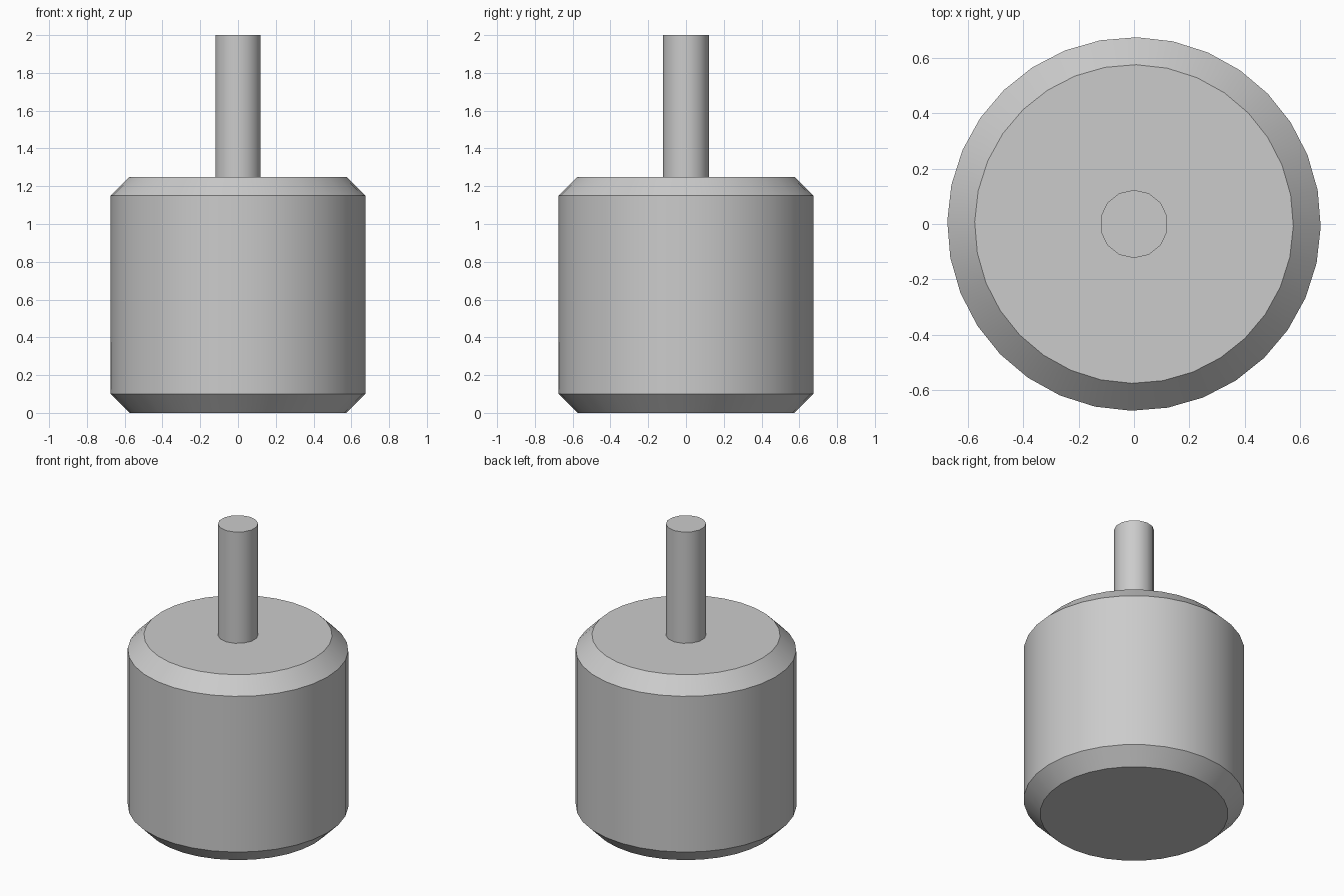
import bpy
from math import cos, sin, pi, radians

cube = bpy.data.objects.get("Cube")
if cube:
    bpy.data.objects.remove(cube, do_unlink=True)

GREY = (0.6, 0.6, 0.6, 1)
grey = bpy.data.materials.new("grey metal")
grey.use_nodes = True
grey.diffuse_color = GREY
grey.node_tree.nodes["Principled BSDF"].inputs["Base Color"].default_value = GREY


def lathe(name, profile, sides, start):
    """Turn a (radius, height) profile into a closed solid around z."""
    verts = [(r * cos(start + 2 * pi * i / sides), r * sin(start + 2 * pi * i / sides), z)
             for r, z in profile for i in range(sides)]
    faces = [tuple(reversed(range(sides))),
             tuple(range(len(verts) - sides, len(verts)))]
    for ring in range(len(profile) - 1):
        a = ring * sides
        for i in range(sides):
            j = (i + 1) % sides
            faces.append((a + i, a + j, a + sides + j, a + sides + i))
    mesh = bpy.data.meshes.new(name)
    mesh.from_pydata(verts, [], faces)
    mesh.materials.append(grey)
    obj = bpy.data.objects.new(name, mesh)
    bpy.context.collection.objects.link(obj)
    bpy.ops.object.select_all(action='DESELECT')
    obj.select_set(True)
    bpy.context.view_layer.objects.active = obj
    bpy.ops.object.shade_smooth_by_angle(angle=radians(32))
    return obj


# Drum with chamfered rims
lathe("drum_body", [(0.575, 0), (0.674, 0.1), (0.674, 1.15), (0.575, 1.25)], 32, radians(-0.8))

# Thin shaft standing on the drum
lathe("shaft", [(0.123, 1.24), (0.123, 2)], 14, pi / 2)
